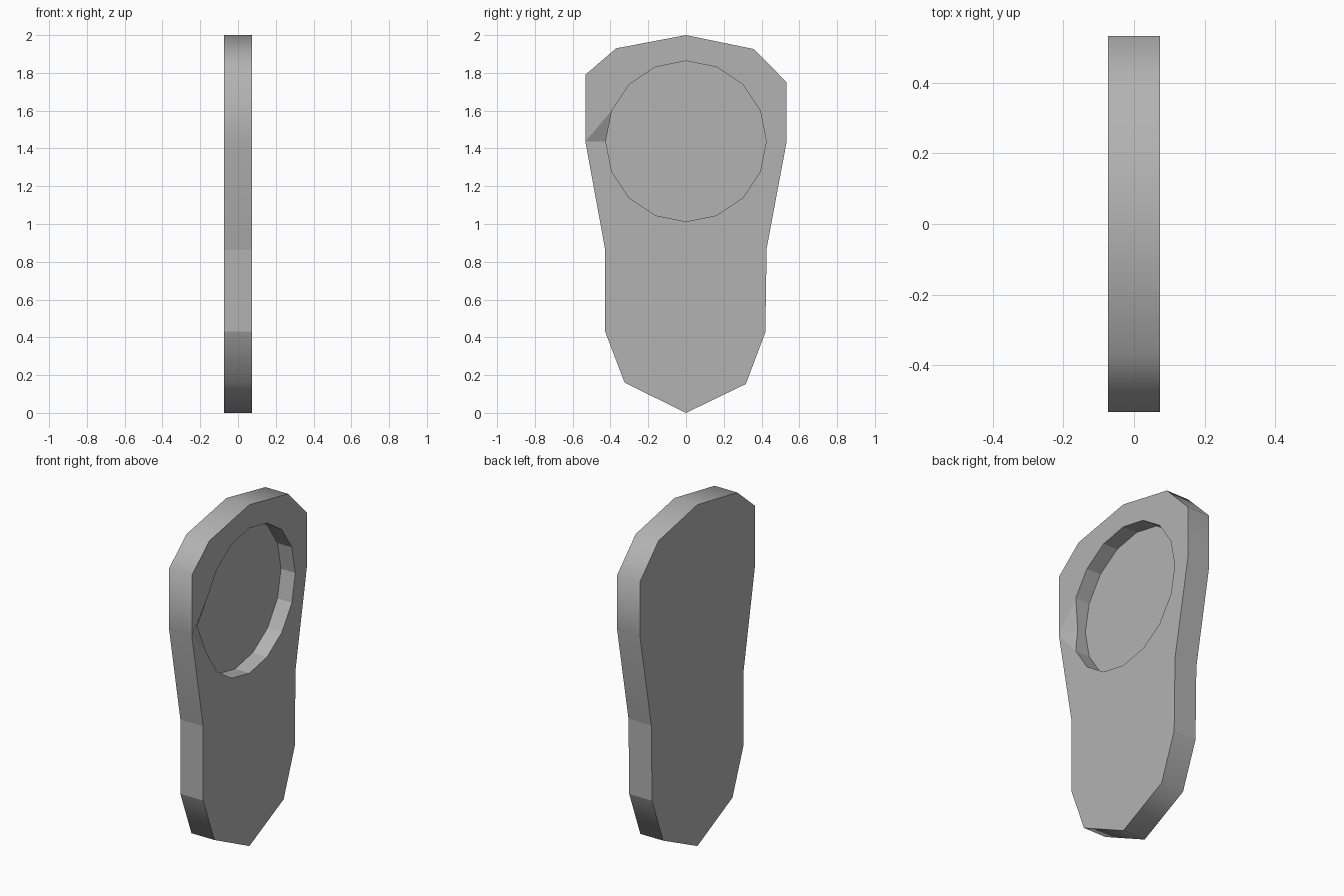
import bpy
import bmesh
import math

if "Cube" in bpy.data.objects:
    bpy.data.objects.remove(bpy.data.objects["Cube"])

HALF = 0.074          # half thickness of the plate
POCKET_DEPTH = 0.093  # depth of the round recess

# Side outline of the plate as (y, z), clockwise from the top
outline = [(0, 2), (0.36, 1.926), (0.533, 1.75), (0.533, 1.437),
           (0.427, 0.87), (0.42, 0.426), (0.317, 0.153), (0, 0),
           (-0.325, 0.16), (-0.428, 0.43), (-0.428, 0.865),
           (-0.533, 1.437), (-0.533, 1.79), (-0.37, 1.93)]


def prism(name, profile, x0, x1):
    """Extrude a (y, z) profile from x0 to x1."""
    n = len(profile)
    verts = [(x, y, z) for x in (x0, x1) for y, z in profile]
    faces = [list(range(n)), list(range(2 * n - 1, n - 1, -1))]
    faces += [[i, i + n, (i + 1) % n + n, (i + 1) % n] for i in range(n)]
    mesh = bpy.data.meshes.new(name)
    mesh.from_pydata(verts, [], faces)
    if mesh.polygons[0].normal.x > 0:
        mesh.flip_normals()
    obj = bpy.data.objects.new(name, mesh)
    bpy.context.collection.objects.link(obj)
    return obj


# Plate body
plate = prism("plate", outline, -HALF, HALF)
bpy.context.view_layer.objects.active = plate
plate.select_set(True)
bpy.ops.object.shade_smooth_by_angle(angle=math.radians(52))

# Round 16-sided recess on the right face
circle = [(0.425 * math.sin(a), 1.438 + 0.425 * math.cos(a))
          for a in (i * math.tau / 16 for i in range(16))]
cutter = prism("recess_cutter", circle, HALF - POCKET_DEPTH, HALF + 0.1)
cutter.hide_render = True

cut = plate.modifiers.new("recess", 'BOOLEAN')
cut.operation = 'DIFFERENCE'
cut.solver = 'EXACT'
cut.object = cutter
bpy.ops.object.modifier_apply(modifier=cut.name)
bpy.data.objects.remove(cutter)

# Small dent where the recess rim comes closest to the front edge
bm = bmesh.new()
bm.from_mesh(plate.data)
caps = [f for f in bm.faces if f.normal.x > 0.9]
bmesh.ops.triangulate(bm, faces=caps)
for v in bm.verts:
    if v.co.x > HALF - 0.01 and abs(v.co.z - 1.438) < 0.01 and -0.44 < v.co.y < -0.41:
        v.co.x -= 0.04
bm.to_mesh(plate.data)
bm.free()

# Flat faces everywhere except the curved outer rim
for p in plate.data.polygons:
    r = math.hypot(p.center.y, p.center.z - 1.438)
    straight_side = abs(p.center.z - 0.648) < 0.05
    if abs(p.normal.x) > 0.3 or r < 0.43 or straight_side:
        p.use_smooth = False

# Mid grey surface
grey = bpy.data.materials.new("mid_grey")
grey.diffuse_color = (0.45, 0.45, 0.45, 1)
grey.use_nodes = True
grey.node_tree.nodes["Principled BSDF"].inputs["Base Color"].default_value = grey.diffuse_color
plate.data.materials.clear()
plate.data.materials.append(grey)
